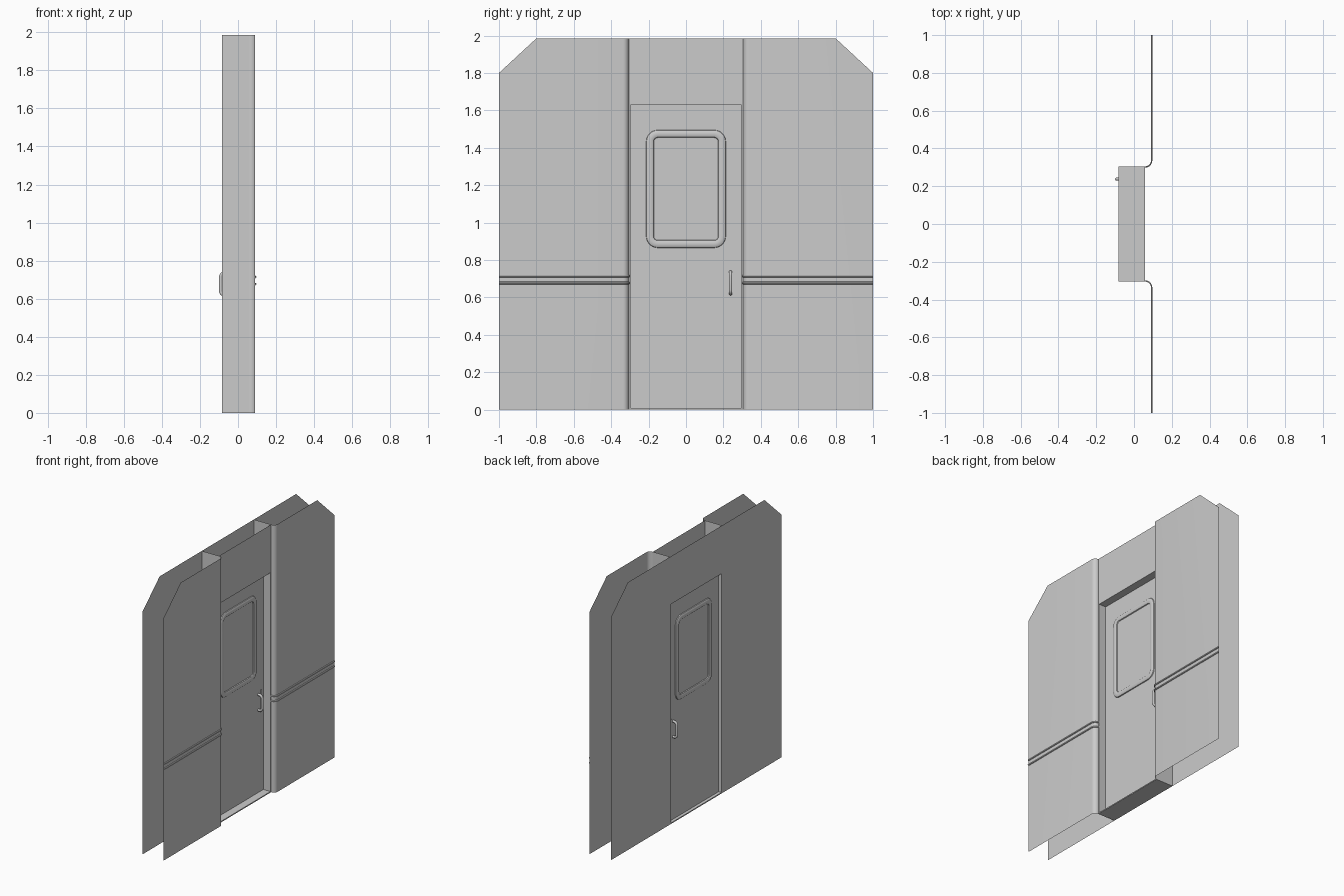
import bpy, bmesh, math

if "Cube" in bpy.data.objects:
    bpy.data.objects.remove(bpy.data.objects["Cube"])

TOP, XB, XL, XF = 1.985, -0.083, 0.058, 0.09   # height, back skin, lintel, front skin
W, OPEN, HEAD = 0.305, 0.297, 1.64             # bay half width, opening half width, door head


def finish(bm, name, smooth=True):
    bmesh.ops.remove_doubles(bm, verts=bm.verts, dist=1e-5)
    me = bpy.data.meshes.new(name)
    bm.to_mesh(me)
    bm.free()
    ob = bpy.data.objects.new(name, me)
    bpy.context.collection.objects.link(ob)
    if smooth:
        bpy.ops.object.select_all(action='DESELECT')
        ob.select_set(True)
        bpy.context.view_layer.objects.active = ob
        bpy.ops.object.shade_smooth_by_angle(angle=math.radians(35))
    return ob


def face(bm, pts, flip=False):
    bm.faces.new([bm.verts.new(p) for p in (pts[::-1] if flip else pts)])


def box(name, x0, x1, y0, y1, z0, z1):
    bm = bmesh.new()
    bmesh.ops.create_cube(bm, size=1)
    for v in bm.verts:
        v.co = ((x0 + x1) / 2 + v.co.x * (x1 - x0), (y0 + y1) / 2 + v.co.y * (y1 - y0),
                (z0 + z1) / 2 + v.co.z * (z1 - z0))
    return finish(bm, name, False)


def loft(bm, loops, closed, flip=False):
    n = len(loops[0])
    for a, b in zip(loops, loops[1:]):
        for i in range(n if closed else n - 1):
            j = (i + 1) % n
            face(bm, [a[i], a[j], b[j], b[i]], flip)


def wall_path(s, off):
    # plan outline of the front skin: straight run, then the rounded return to the doorway
    r = XF - XL
    pts = [(XF + off, s * 1.0)]
    for i in range(9):
        a = math.pi / 2 * i / 8
        pts.append((XL + (r + off) * math.cos(a), s * (W + r - (r + off) * math.sin(a))))
    return pts


# Front skin halves with rounded returns, and their two trim ribs
for s, side in ((1, "right"), (-1, "left")):
    path = wall_path(s, 0)
    y1 = path[1][1]
    bm = bmesh.new()
    face(bm, [(XF, y1, 0), (XF, s, 0), (XF, s, 1.8), (XF, s * 0.8, TOP), (XF, y1, TOP)], s < 0)
    loft(bm, [[(x, y, z) for x, y in path[1:]] for z in (TOP, 0)], False, s < 0)
    finish(bm, "front_wall_" + side)
    for z, name in ((0.677, "lower"), (0.714, "upper")):
        bm = bmesh.new()
        sec = [(0, -0.007), (0.005, -0.005), (0.007, 0), (0.005, 0.005), (0, 0.007)]
        loft(bm, [[(x, y, z + dz) for x, y in wall_path(s, o)] for o, dz in sec], False, s > 0)
        finish(bm, f"{name}_trim_{side}")

# Back skin with the doorway notched out
bm = bmesh.new()
face(bm, [(XB, -1, 0), (XB, -1, 1.8), (XB, -0.8, TOP), (XB, 0.8, TOP), (XB, 1, 1.8), (XB, 1, 0),
          (XB, W, 0), (XB, W, HEAD), (XB, -W, HEAD), (XB, -W, 0)])
finish(bm, "back_wall", False)

# Lintel panel and the cheeks joining both skins above the door
bm = bmesh.new()
face(bm, [(XL, -W, HEAD), (XL, W, HEAD), (XL, W, TOP), (XL, -W, TOP)])
for s in (1, -1):
    face(bm, [(XL, s * W, HEAD), (XB, s * W, HEAD), (XB, s * W, TOP), (XL, s * W, TOP)], s < 0)
finish(bm, "lintel", False)

# Door lining
box("jamb_right", XB, XL, OPEN, W, 0, HEAD)
box("jamb_left", XB, XL, -W, -OPEN, 0, HEAD)
box("door_head", XB, XL, -OPEN, OPEN, HEAD - 0.01, HEAD)
box("threshold", XB, XL, -OPEN, OPEN, 0, 0.008)

# Door leaf
D0, D1 = -0.06, 0.0
box("door", D0, D1, -OPEN, OPEN, 0.008, HEAD - 0.01)


def rounded(x, hy, hz, r, zc=1.18):
    pts = []
    for k, (sy, sz) in enumerate(((1, 1), (-1, 1), (-1, -1), (1, -1))):
        for i in range(7):
            a = math.pi / 2 * (k + i / 6)
            pts.append((x, sy * (hy - r) + r * math.cos(a), zc + sz * (hz - r) + r * math.sin(a)))
    return pts


# Window gasket, glass, handle and lock strip on both faces of the door
for d, x, side in ((1, D1, "front"), (-1, D0, "back")):
    rings = [rounded(x + d * o, hy, hz, r) for o, hy, hz, r in (
        (0, 0.213, 0.315, 0.062), (0.006, 0.211, 0.313, 0.06), (0.011, 0.203, 0.305, 0.054),
        (0.011, 0.184, 0.286, 0.036), (0.007, 0.175, 0.277, 0.026), (0.001, 0.172, 0.274, 0.022))]
    bm = bmesh.new()
    loft(bm, rings, True, d < 0)
    finish(bm, "window_frame_" + side)
    bm = bmesh.new()
    face(bm, rings[-1], d < 0)
    finish(bm, "window_glass_" + side, False)

    # grab handle: round tube swept along a filleted U
    path, r = [(x, 0.62)], 0.02
    for cz, a0 in ((0.62 + r, -90), (0.735 - r, 0)):
        for i in range(6):
            a = math.radians(a0 + 18 * i)
            path.append((x + d * (0.031 - r + r * math.cos(a)), cz + r * math.sin(a)))
    path.append((x, 0.735))
    cu = bpy.data.curves.new("handle_" + side, 'CURVE')
    cu.dimensions = '3D'
    cu.bevel_depth = 0.009
    cu.bevel_resolution = 3
    sp = cu.splines.new('POLY')
    sp.points.add(len(path) - 1)
    for p, (px, pz) in zip(sp.points, path):
        p.co = (px, 0.238, pz, 1)
    ob = bpy.data.objects.new("handle_" + side, cu)
    bpy.context.collection.objects.link(ob)
    bpy.ops.object.select_all(action='DESELECT')
    ob.select_set(True)
    bpy.context.view_layer.objects.active = ob
    bpy.ops.object.convert(target='MESH')
    bpy.ops.object.shade_smooth_by_angle(angle=math.radians(40))

    xs = sorted((x, x + d * 0.004))
    box("lock_strip_" + side, xs[0], xs[1], 0.263, 0.269, 0.595, 0.76)
